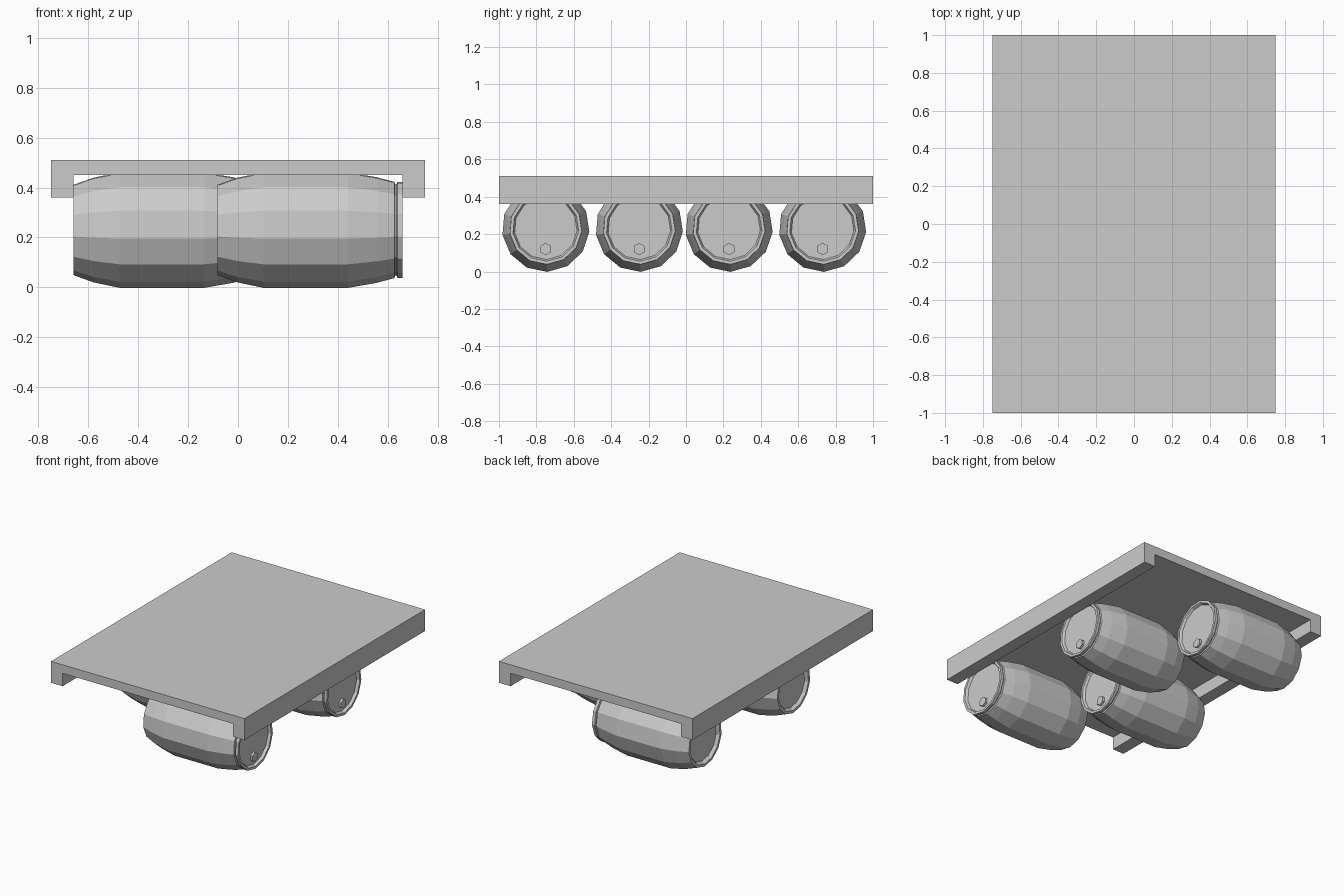
import bpy
import bmesh
import math
from mathutils import Matrix, Vector

cube = bpy.data.objects.get("Cube")
if cube:
    bpy.data.objects.remove(cube, do_unlink=True)

grey = bpy.data.materials.new("plain_grey")
grey.use_nodes = True
grey.diffuse_color = (0.6, 0.6, 0.6, 1)
grey.node_tree.nodes["Principled BSDF"].inputs["Base Color"].default_value = (0.6, 0.6, 0.6, 1)

SIDES = 13
RADIUS = 0.234
AXIS_Z = 0.232


def finish(name, bm):
    bmesh.ops.recalc_face_normals(bm, faces=bm.faces)
    mesh = bpy.data.meshes.new(name)
    bm.to_mesh(mesh)
    bm.free()
    mesh.materials.append(grey)
    obj = bpy.data.objects.new(name, mesh)
    bpy.context.collection.objects.link(obj)
    return obj


def deck():
    # Channel-shaped profile swept from front to back
    half = [(0.75, 0.51), (0.75, 0.36), (0.66, 0.36), (0.66, 0.45)]
    outline = half + [(-x, z) for x, z in reversed(half)]
    bm = bmesh.new()
    face = bm.faces.new([bm.verts.new((x, -1, z)) for x, z in outline])
    out = bmesh.ops.extrude_face_region(bm, geom=[face])
    moved = [v for v in out["geom"] if isinstance(v, bmesh.types.BMVert)]
    bmesh.ops.translate(bm, verts=moved, vec=(0, 2, 0))
    finish("deck", bm)


def barrel(name, x, y):
    # Lathed profile along x: (position, radius), with recessed lids at both ends
    profile = [(-0.34, 0.150), (-0.36, 0.165), (-0.36, 0.183), (-0.28, 0.212),
               (-0.175, RADIUS), (0.165, RADIUS), (0.28, 0.214), (0.35, 0.195),
               (0.353, 0.185), (0.358, 0.185), (0.362, 0.194), (0.383, 0.194),
               (0.383, 0.177), (0.365, 0.168)]
    bm = bmesh.new()
    rings = []
    for px, r in profile:
        ring = []
        for i in range(SIDES):
            a = math.tau * i / SIDES - math.radians(88)
            ring.append(bm.verts.new((px, r * math.cos(a), r * math.sin(a))))
        rings.append(ring)
    for a, b in zip(rings, rings[1:]):
        for i in range(SIDES):
            j = (i + 1) % SIDES
            bm.faces.new((a[i], a[j], b[j], b[i]))
    bm.faces.new(rings[0])
    bm.faces.new(rings[-1])
    obj = finish(name, bm)
    obj.location = (x, y, AXIS_Z)


def bung(name, x, y):
    # Small hexagonal plug on the lid
    bm = bmesh.new()
    bmesh.ops.create_cone(bm, cap_ends=True, segments=6, radius1=0.033,
                          radius2=0.033, depth=0.03)
    bmesh.ops.rotate(bm, verts=bm.verts, cent=Vector(),
                     matrix=Matrix.Rotation(math.pi / 2, 3, "Y"))
    obj = finish(name, bm)
    # Point a corner of the hexagon upward
    ys = max(v.co.y for v in obj.data.vertices)
    zs = max(v.co.z for v in obj.data.vertices)
    if ys > zs:
        obj.rotation_euler.x = math.pi / 6
    obj.location = (x + 0.366, y, AXIS_Z - 0.112)


deck()
# Staggered row of four barrels
for n, (x, y) in enumerate([(0.277, -0.75), (-0.3, -0.25), (0.277, 0.23), (-0.3, 0.73)], 1):
    barrel(f"barrel_{n}", x, y)
    bung(f"bung_{n}", x, y)
